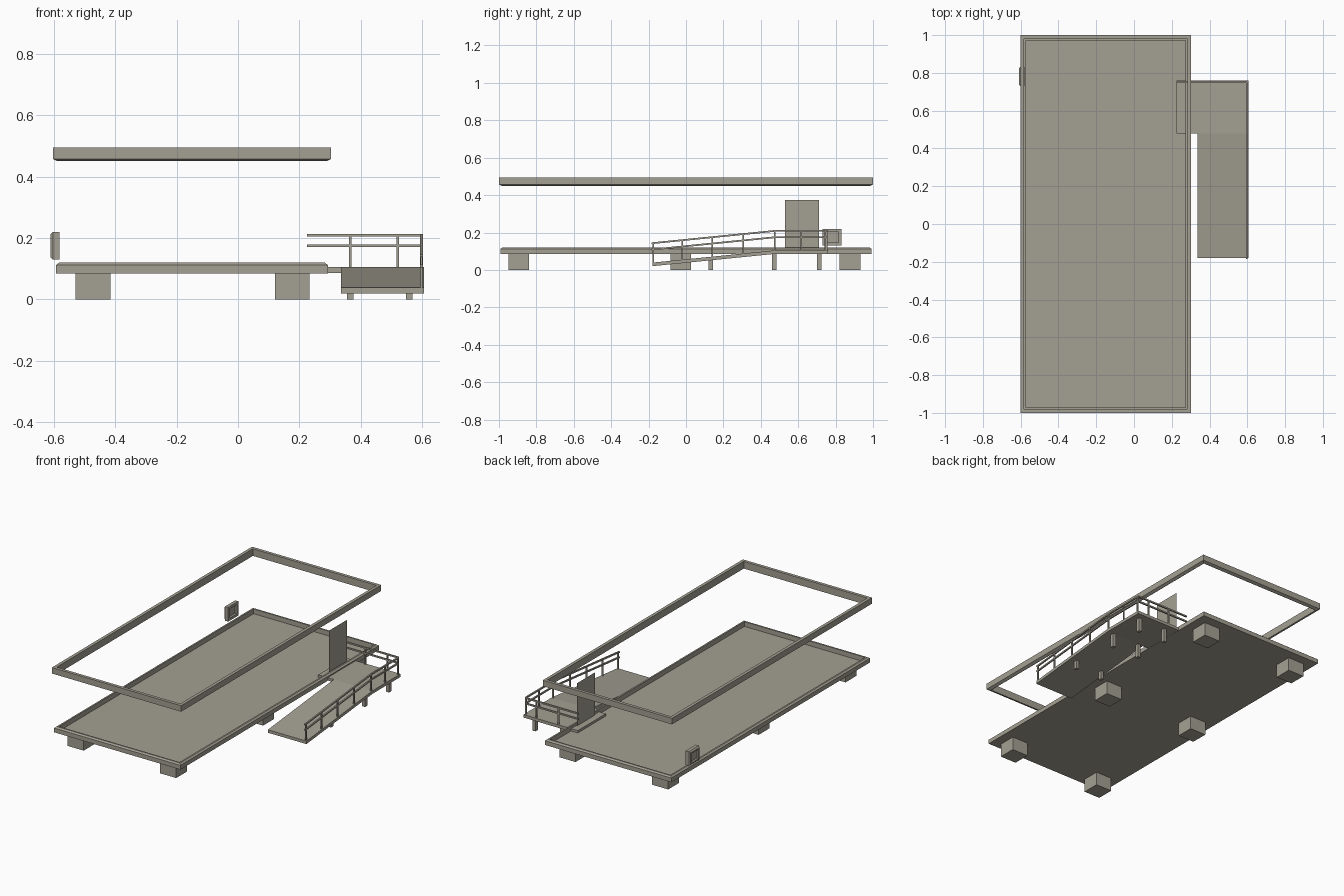
import bpy, bmesh
from mathutils import Vector, Matrix

if "Cube" in bpy.data.objects:
    bpy.data.objects.remove(bpy.data.objects["Cube"])

grey = bpy.data.materials.new("warm_grey")
grey.diffuse_color = (0.37, 0.35, 0.29, 1)
grey.use_nodes = True
grey.node_tree.nodes["Principled BSDF"].inputs["Base Color"].default_value = grey.diffuse_color


def finish(name, bm):
    bmesh.ops.recalc_face_normals(bm, faces=bm.faces)
    me = bpy.data.meshes.new(name)
    bm.to_mesh(me)
    bm.free()
    me.materials.append(grey)
    ob = bpy.data.objects.new(name, me)
    bpy.context.collection.objects.link(ob)
    return ob


def add_box(bm, lo, hi):
    lo, hi = Vector(lo), Vector(hi)
    m = Matrix.Translation((lo + hi) / 2) @ Matrix.Diagonal((*(hi - lo), 1))
    bmesh.ops.create_cube(bm, size=1, matrix=m)


def add_bar(bm, a, b, t):
    """Square bar from a to b."""
    a, b = Vector(a), Vector(b)
    d = b - a
    rot = d.to_track_quat('Y', 'Z').to_matrix().to_4x4()
    m = Matrix.Translation((a + b) / 2) @ rot @ Matrix.Diagonal((t, d.length, t, 1))
    bmesh.ops.create_cube(bm, size=1, matrix=m)


def box(name, lo, hi):
    bm = bmesh.new()
    add_box(bm, lo, hi)
    return finish(name, bm)


def frame(name, rect, profile, place=lambda u, v, w: (u, v, w)):
    """Rectangular ring: closed profile of (inset, depth) points swept round rect."""
    u0, v0, u1, v1 = rect
    bm = bmesh.new()
    loops = []
    for i, w in profile:
        cs = [(u0 + i, v0 + i), (u1 - i, v0 + i), (u1 - i, v1 - i), (u0 + i, v1 - i)]
        loops.append([bm.verts.new(place(u, v, w)) for u, v in cs])
    for k, a in enumerate(loops):
        b = loops[(k + 1) % len(loops)]
        for j in range(4):
            n = (j + 1) % 4
            bm.faces.new((a[j], a[n], b[n], b[j]))
    return finish(name, bm)


# Floor tray and roof ring
frame("floor_rim", (-0.592, -0.992, 0.292, 0.992),
      [(0, 0.085), (0, 0.112), (0.01, 0.12), (0.02, 0.12), (0.02, 0.085)])
box("floor_panel", (-0.574, -0.974, 0.085), (0.274, 0.974, 0.09))
frame("roof_ring", (-0.602, -1, 0.302, 1),
      [(0, 0.495), (0, 0.457), (0.014, 0.45), (0.02, 0.45), (0.02, 0.495)])

# Footings
bm = bmesh.new()
for x in (-0.528, 0.12):
    for y in (-0.95, -0.082, 0.822):
        add_box(bm, (x, y, 0), (x + 0.113, y + 0.11, 0.086))
finish("footings", bm)

# Door leaf
bm = bmesh.new()
bm.faces.new([bm.verts.new((0.265, y, z)) for y, z in
              ((0.53, 0.1), (0.71, 0.1), (0.71, 0.375), (0.53, 0.375))])
finish("door", bm)

# Window on the left wall
frame("window_frame", (0.73, 0.13, 0.832, 0.22),
      [(0, -0.58), (0, -0.602), (0.008, -0.61), (0.016, -0.61), (0.016, -0.58)],
      lambda u, v, w: (w, u, v))
box("window_pane", (-0.598, 0.745, 0.145), (-0.594, 0.817, 0.205))

# Landing and ramp
box("landing", (0.225, 0.48, 0.086), (0.605, 0.76, 0.105))
bm = bmesh.new()
side = [bm.verts.new((0.335, y, z)) for y, z in
        ((-0.18, 0.02), (0.48, 0.086), (0.48, 0.105), (-0.18, 0.039))]
face = bm.faces.new(side)
ext = bmesh.ops.extrude_face_region(bm, geom=[face])
bmesh.ops.translate(bm, vec=(0.27, 0, 0),
                    verts=[g for g in ext["geom"] if isinstance(g, bmesh.types.BMVert)])
bm.faces.ensure_lookup_table()
if not face.is_valid:
    bm.faces.new(side)
finish("ramp", bm)

# Ramp legs
bm = bmesh.new()
for x in (0.355, 0.547):
    for y, top in ((0.12, 0.053), (0.46, 0.087), (0.7, 0.088)):
        add_box(bm, (x, y, 0), (x + 0.02, y + 0.024, top))
finish("ramp_legs", bm)


# Handrails follow the ramp, then the landing edge
def surface(y):
    return 0.105 if y > 0.48 else 0.105 + (y - 0.48) * 0.1


RX, RY = 0.597, 0.752
bm = bmesh.new()
for h in (0.104, 0.07):
    path = [(RX, -0.185, surface(-0.185) + h), (RX, 0.48, 0.105 + h),
            (RX, RY, 0.105 + h), (0.225, RY, 0.105 + h)]
    for a, b in zip(path, path[1:]):
        add_bar(bm, a, b, 0.009)
finish("handrails", bm)

bm = bmesh.new()
posts = [(RX, y) for y in (-0.175, -0.02, 0.14, 0.305, 0.475, 0.617, 0.745)]
posts += [(0.365, RY), (0.52, RY)]
for x, y in posts:
    z = surface(y)
    add_box(bm, (x - 0.004, y - 0.004, z - 0.01), (x + 0.004, y + 0.004, z + 0.104))
finish("rail_posts", bm)
